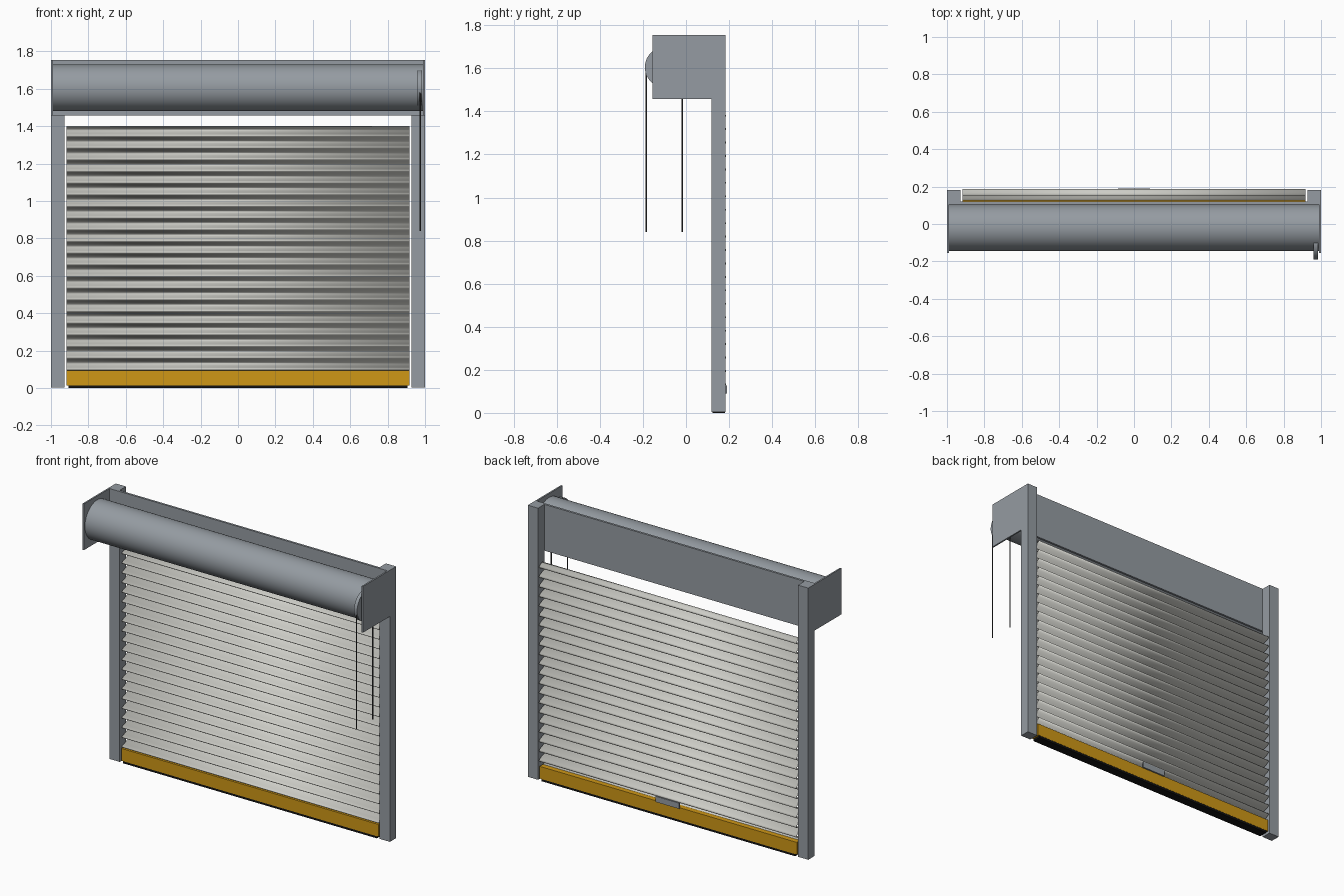
import bpy, bmesh, math
from mathutils import Matrix, Vector

cube = bpy.data.objects.get("Cube")
if cube:
    bpy.data.objects.remove(cube, do_unlink=True)


def material(name, r, g, b):
    m = bpy.data.materials.new(name)
    m.use_nodes = True
    m.diffuse_color = (r, g, b, 1)
    m.node_tree.nodes["Principled BSDF"].inputs["Base Color"].default_value = (r, g, b, 1)
    return m


STEEL = material("galvanised steel", 0.30, 0.33, 0.36)
SLAT = material("slat grey", 0.60, 0.60, 0.56)
YELLOW = material("safety yellow", 0.62, 0.31, 0.008)
RUBBER = material("black rubber", 0.006, 0.006, 0.006)
CHAIN = material("dark chain", 0.05, 0.05, 0.05)


def finish(name, bm, mat, smooth=False):
    bmesh.ops.recalc_face_normals(bm, faces=bm.faces)
    mesh = bpy.data.meshes.new(name)
    bm.to_mesh(mesh)
    bm.free()
    mesh.materials.append(mat)
    obj = bpy.data.objects.new(name, mesh)
    bpy.context.collection.objects.link(obj)
    if smooth:
        bpy.ops.object.select_all(action='DESELECT')
        bpy.context.view_layer.objects.active = obj
        obj.select_set(True)
        bpy.ops.object.shade_smooth_by_angle(angle=math.radians(40))
    return obj


def box(name, low, high, mat):
    low, high = Vector(low), Vector(high)
    bm = bmesh.new()
    bmesh.ops.create_cube(bm, size=1, matrix=Matrix.Translation((low + high) / 2)
                          @ Matrix.Diagonal((*(high - low), 1)))
    return finish(name, bm, mat)


def cylinder(name, centre, radius, length, axis, mat, sides=48):
    bm = bmesh.new()
    turn = Matrix.Rotation(math.pi / 2, 4, 'Y') if axis == 'X' else Matrix.Identity(4)
    bmesh.ops.create_cone(bm, cap_ends=True, segments=sides, radius1=radius, radius2=radius,
                          depth=length, matrix=Matrix.Translation(centre) @ turn)
    return finish(name, bm, mat, True)


# Guide posts and end plates, one on each side
TOP, HOOD = 1.755, 1.457
for side, s in (("left", 1), ("right", -1)):
    xs = sorted((s * 0.927, s))
    box(side + "_guide_post", (xs[0], 0.119, 0.004), (xs[1], 0.183, TOP), STEEL)
    xs = sorted((s * 0.99, s))
    box(side + "_end_plate", (xs[0], -0.155, HOOD), (xs[1], 0.119, TOP), STEEL)

# Back panel and rolled drum
box("back_panel", (-0.99, 0.105, HOOD), (0.99, 0.119, TOP), STEEL)
cylinder("drum", (0, -0.02, 1.605), 0.125, 1.98, 'X', STEEL, 64)


# Corrugated curtain: broad bulges to the back, narrow knuckles to the front
def slat_profile(bottom, top, count, steps=8):
    pitch = (top - bottom) / count
    points = []
    for i in range(count):
        for part, share, start, depth in ((0, 0.36, 0, -0.025), (1, 0.64, 0.36, 0.033)):
            for k in range(steps):
                t = k / steps
                points.append((0.152 + depth * math.sin(math.pi * t),
                               bottom + pitch * (i + start + share * t)))
    points.append((0.152, top))
    return points


bm = bmesh.new()
rows = [[bm.verts.new((x, y, z)) for x in (-0.917, 0.917)]
        for y, z in slat_profile(0.09, 1.40, 21)]
for a, b in zip(rows, rows[1:]):
    bm.faces.new((a[0], a[1], b[1], b[0]))
curtain = finish("slat_curtain", bm, SLAT, True)
solid = curtain.modifiers.new("thickness", 'SOLIDIFY')
solid.thickness = 0.003
solid.offset = 0

# Bottom bar, rubber seal and lift handle
box("bottom_bar", (-0.917, 0.121, 0.014), (0.917, 0.181, 0.093), YELLOW)
box("bottom_seal", (-0.905, 0.122, 0), (0.905, 0.18, 0.0139), RUBBER)
box("lift_handle", (-0.085, 0.18, 0.09), (0.085, 0.191, 0.127), STEEL)

# Chain wheel and the two hanging chain runs
cylinder("chain_wheel", (0.972, -0.096, 1.605), 0.095, 0.022, 'X', STEEL)
for place, y in (("front", -0.184), ("rear", -0.018)):
    cylinder(place + "_chain", (0.974, y, 1.222), 0.004, 0.766, 'Z', CHAIN, 10)
